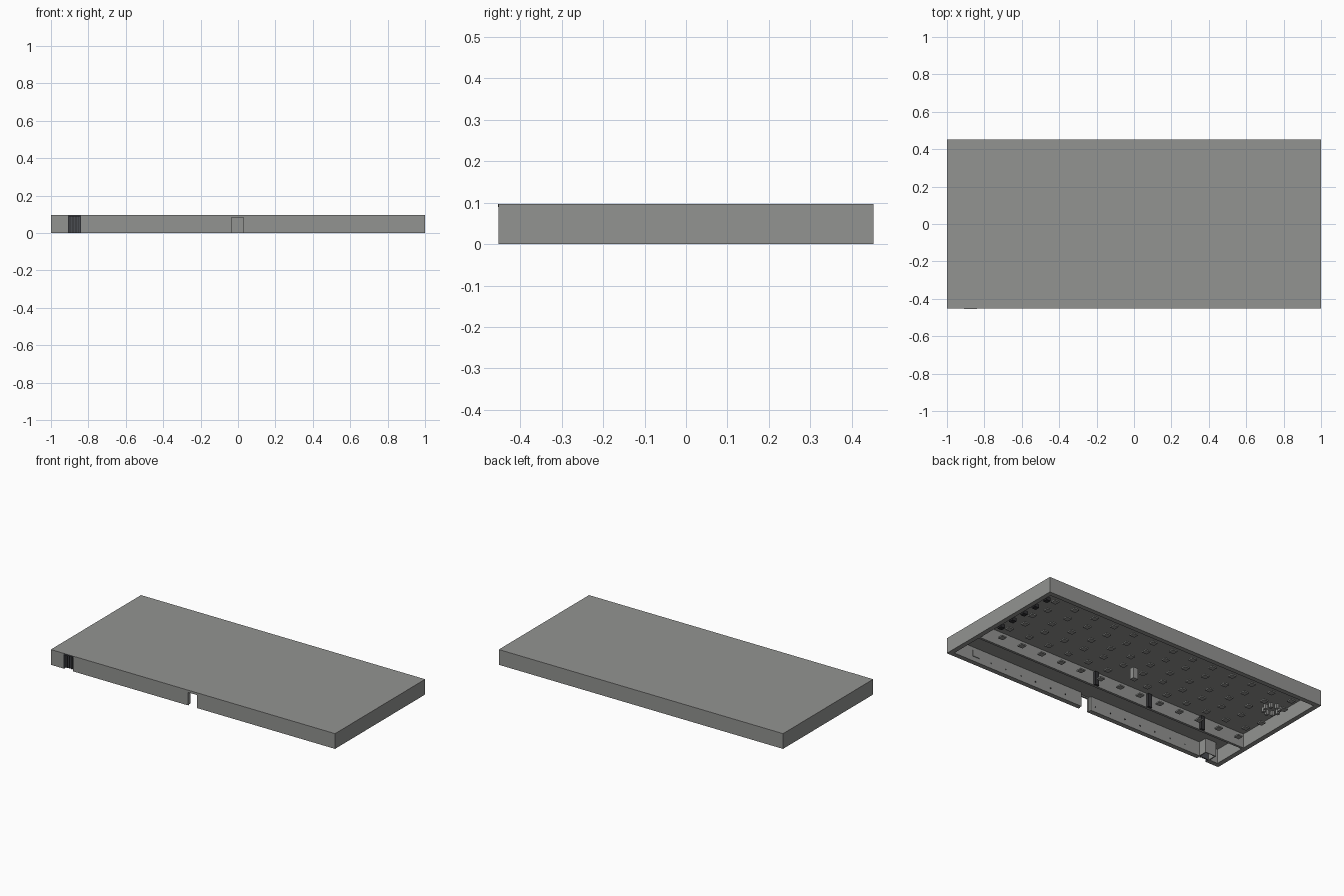
import bpy
import bmesh
from math import cos, sin, tau
from mathutils import Matrix

old = bpy.data.objects.get("Cube")
if old:
    bpy.data.objects.remove(old, do_unlink=True)


def material(name, r, g, b):
    m = bpy.data.materials.new(name)
    m.use_nodes = True
    m.diffuse_color = (r, g, b, 1)
    m.node_tree.nodes["Principled BSDF"].inputs["Base Color"].default_value = (r, g, b, 1)
    return m


GREY = material("concrete grey", 0.29, 0.295, 0.285)
SLATE = material("slate shutter", 0.07, 0.075, 0.085)
DARK = material("dark door", 0.03, 0.03, 0.033)


def boxes(name, mat, spans):
    """One object made of boxes, each given as x, y and z ranges."""
    bm = bmesh.new()
    for span in spans:
        mid = [(a + b) / 2 for a, b in span]
        size = [b - a for a, b in span]
        bmesh.ops.create_cube(bm, size=1, matrix=Matrix.Translation(mid) @ Matrix.Diagonal((*size, 1)))
    mesh = bpy.data.meshes.new(name)
    bm.to_mesh(mesh)
    bm.free()
    mesh.materials.append(mat)
    obj = bpy.data.objects.new(name, mesh)
    bpy.context.collection.objects.link(obj)
    return obj


def around(x, y, w, d, z0, z1):
    return ((x - w / 2, x + w / 2), (y - d / 2, y + d / 2), (z0, z1))


L, W, H, T = 1.0, 0.453, 0.097, 0.03
CEIL = 0.09
INNER_Y = -0.195
BAY = (-0.91, -0.84)
ENTRY = (-0.038, 0.033)

# Outer shell, open underneath
full_h = (0, CEIL)
boxes("roof", GREY, [((-L, L), (-W, W), (CEIL, H))])
boxes("back_wall", GREY, [((-L, L), (W - T, W), full_h)])
boxes("side_walls", GREY, [((s * L - (T if s > 0 else 0), s * L + (T if s < 0 else 0)),
                            (-W + T, W - T), full_h) for s in (-1, 1)])
front = (-W, -W + T)
boxes("front_wall", GREY, [((-L, BAY[0]), front, full_h),
                           ((BAY[1], ENTRY[0]), front, full_h),
                           ((ENTRY[1], L), front, full_h)])

# Long wall dividing the hall from the front corridor
boxes("corridor_wall", GREY, [((-L + T, L - T), (INNER_Y - 0.015, INNER_Y), full_h)])
boxes("corridor_doors", DARK, [around(x, INNER_Y + 0.008, 0.028, 0.016, 0, 0.085)
                               for x in (0.12, -0.27, -0.66)])

# Recessed shutter bay with slats, and the box around it
back = -W + 0.022
boxes("bay_shutter", SLATE, [(BAY, (back, back + 0.006), (0, H - 0.004))])
boxes("bay_slats", DARK, [around(BAY[0] + 0.012 + i * 0.0155, back - 0.002, 0.005, 0.004, 0, CEIL)
                          for i in range(4)])
boxes("bay_jambs", SLATE, [around(x, -W + 0.011, 0.003, 0.022, 0, CEIL)
                           for x in (BAY[0] + 0.0015, BAY[1] - 0.0015)])
boxes("bay_lintel", SLATE, [(BAY, (-W - 0.001, -W), (CEIL - 0.001, H))])
boxes("bay_box", GREY, [(BAY, (-W + 0.08, -W + 0.085), full_h)]
      + [around(x, -W + 0.055, 0.006, 0.06, 0, CEIL) for x in BAY])

# Entrance frame
boxes("entrance_frame", GREY, [around(x, -W + 0.006, 0.004, 0.01, 0, CEIL)
                               for x in (ENTRY[0] + 0.002, ENTRY[1] - 0.002)]
      + [(ENTRY, (-W + 0.001, -W + 0.011), (CEIL - 0.008, CEIL))])

# Low display stands across the hall
boxes("display_stands", GREY, [around(-0.87 + 0.145 * i + (0.03 if j % 2 else 0), -0.12 + 0.1 * j,
                                      0.035, 0.035, 0, 0.008)
                               for i in range(13) for j in range(6)
                               if not (i == 0 and j == 3) and not (i == 6 and j == 1)])

# Seats along the left wall
boxes("wall_seats", DARK, [around(0.945, y, 0.03, 0.03, 0, 0.022)
                           for y in [0.36 - 0.1 * k for k in range(5)]])

# Centre kiosk and ring of posts
boxes("centre_kiosk", GREY, [around(0, 0, 0.035, 0.03, 0, 0.07)])
boxes("ring_posts", GREY, [around(-0.83 + 0.045 * cos(tau * k / 8), 0.22 + 0.045 * sin(tau * k / 8),
                                  0.018, 0.018, 0, 0.03) for k in range(8)])

# Inner hatch and small sockets on the front wall
inside = -W + T
boxes("inner_hatch", GREY, [around(0.81, inside + 0.002, 0.05, 0.004, 0.03, 0.07)])
boxes("wall_sockets", DARK, [around(0.7 - 0.11 * k, inside + 0.001, 0.007, 0.002, 0.03, 0.037)
                             for k in range(14) if k != 6])
